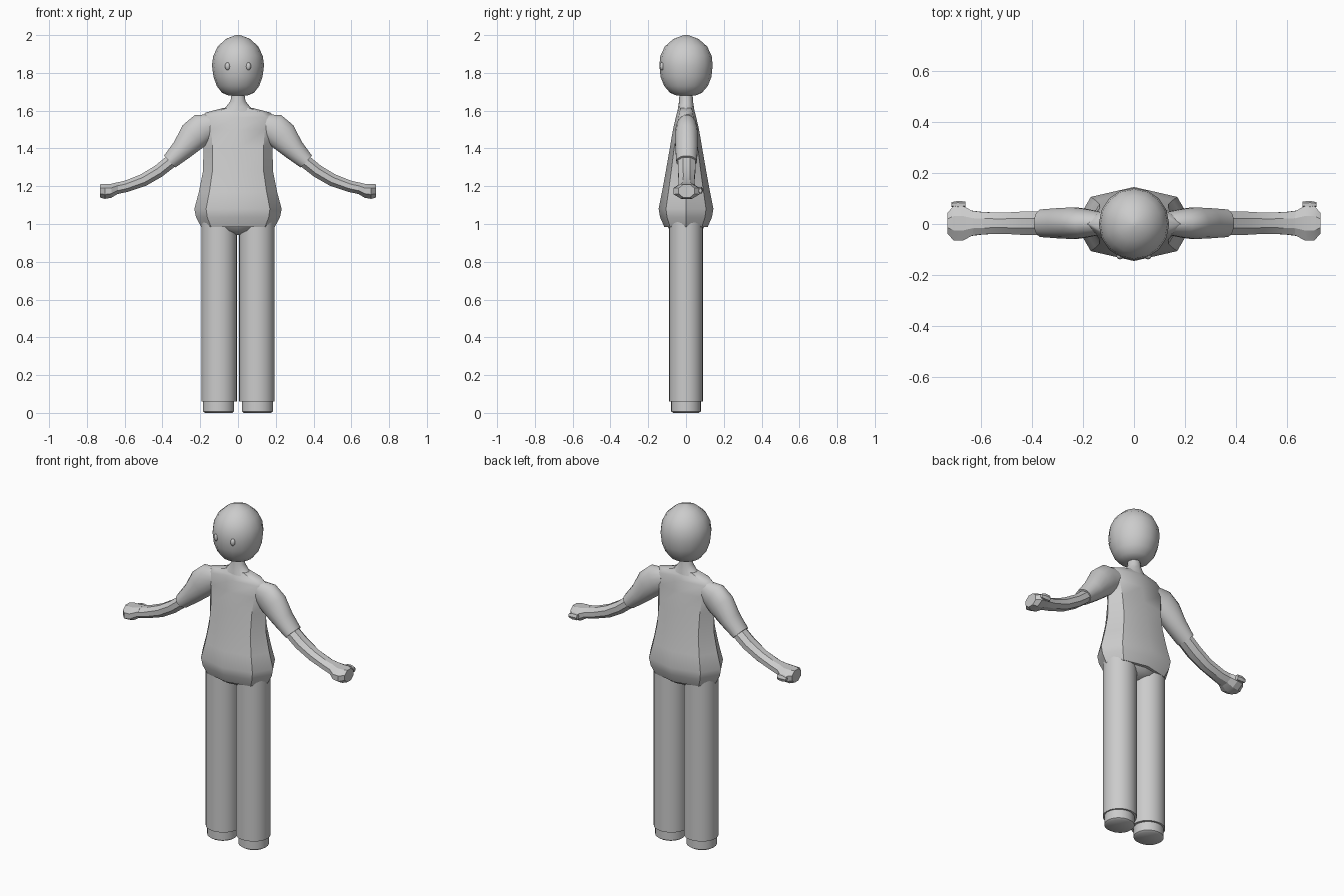
import bpy, bmesh, math
from mathutils import Vector

if "Cube" in bpy.data.objects:
    bpy.data.objects.remove(bpy.data.objects["Cube"])

grey = bpy.data.materials.new("plain_grey")
grey.use_nodes = True
grey.diffuse_color = (0.6, 0.6, 0.6, 1)
grey.node_tree.nodes["Principled BSDF"].inputs["Base Color"].default_value = (0.6, 0.6, 0.6, 1)


def finish(name, bm, angle):
    bmesh.ops.recalc_face_normals(bm, faces=bm.faces[:])
    mesh = bpy.data.meshes.new(name)
    bm.to_mesh(mesh)
    bm.free()
    mesh.materials.append(grey)
    obj = bpy.data.objects.new(name, mesh)
    bpy.context.collection.objects.link(obj)
    bpy.ops.object.select_all(action="DESELECT")
    obj.select_set(True)
    bpy.context.view_layer.objects.active = obj
    bpy.ops.object.shade_smooth_by_angle(angle=math.radians(angle))
    return obj


def skin(name, rings, angle=40):
    """Join rings of points into a closed skin."""
    bm = bmesh.new()
    loops = [[bm.verts.new(p) for p in ring] for ring in rings]
    n = len(loops[0])
    for a, b in zip(loops, loops[1:]):
        for i in range(n):
            j = (i + 1) % n
            bm.faces.new((a[i], a[j], b[j], b[i]))
    bm.faces.new(loops[0])
    bm.faces.new(loops[-1])
    return finish(name, bm, angle)


def stack(name, levels, sides, x=0, y=0, angle=40, power=1.0):
    """Upright form from levels of (z, half width, half depth)."""
    def p(v):
        return math.copysign(abs(v) ** power, v)
    rings = []
    for z, rx, ry in levels:
        turns = [2 * math.pi * i / sides for i in range(sides)]
        rings.append([(x + rx * p(math.cos(t)), y + ry * p(math.sin(t)), z) for t in turns])
    return skin(name, rings, angle)


def limb(name, side, stations, sides, angle=40, ends_upright=False):
    """Tube through stations of (x, z, half thickness, half depth)."""
    path = [Vector((s[0], 0, s[1])) for s in stations]
    rings = []
    for k, (x, z, r, ry) in enumerate(stations):
        d = (path[min(k + 1, len(path) - 1)] - path[max(k - 1, 0)]).normalized()
        if ends_upright:
            d = Vector((1, 0, 0))
        up = Vector((-d.z, 0, d.x))
        ring = []
        for i in range(sides):
            t = 2 * math.pi * (i + 0.5) / sides
            v = path[k] + up * r * math.cos(t) + Vector((0, ry * math.sin(t) + 0.003, 0))
            ring.append((side * v.x, v.y, v.z))
        rings.append(ring)
    return skin(name, rings, angle)


# Head and eyes
stack("head", [(1.68, 0.05, 0.05), (1.695, 0.085, 0.085), (1.73, 0.112, 0.115),
               (1.78, 0.13, 0.135), (1.84, 0.138, 0.141), (1.89, 0.131, 0.136),
               (1.94, 0.107, 0.112), (1.98, 0.064, 0.066), (2.0, 0.012, 0.012)], 16, angle=60)
for side, label in ((1, "left"), (-1, "right")):
    bm = bmesh.new()
    bmesh.ops.create_uvsphere(bm, u_segments=8, v_segments=6, radius=1)
    for v in bm.verts:
        v.co = Vector((side * 0.055 + v.co.x * 0.014, -0.127 + v.co.y * 0.012, 1.835 + v.co.z * 0.021))
    finish(label + "_eye", bm, 60)

# Neck flowing into the collar
stack("neck", [(1.59, 0.1, 0.046), (1.62, 0.064, 0.042), (1.65, 0.04, 0.037), (1.7, 0.032, 0.034)],
      12, angle=60)

# Flared jacket with a turned-in hem
stack("jacket", [(0.985, 0.195, 0.115), (1.035, 0.222, 0.137), (1.08, 0.231, 0.145),
                 (1.17, 0.207, 0.127), (1.28, 0.185, 0.107), (1.4, 0.183, 0.086),
                 (1.5, 0.195, 0.069), (1.565, 0.2, 0.054), (1.59, 0.17, 0.048),
                 (1.615, 0.075, 0.038)], 8, angle=40, power=0.9)
stack("pelvis", [(0.943, 0.03, 0.03), (0.965, 0.12, 0.085), (1.0, 0.175, 0.105)], 12, angle=50)

for side, label in ((1, "left"), (-1, "right")):
    # Straight trouser leg and the foot below its cuff
    stack(label + "_trouser_leg", [(0.06, 0.094, 0.09), (1.03, 0.094, 0.09)], 24, x=side * 0.1)
    stack(label + "_foot", [(0, 0.072, 0.068), (0.008, 0.083, 0.079), (0.07, 0.083, 0.079)],
          24, x=side * 0.103)

    # Sleeve, forearm and hand
    limb(label + "_sleeve", side, [(0.13, 1.525, 0.06, 0.045), (0.19, 1.505, 0.083, 0.057),
                                   (0.235, 1.467, 0.082, 0.063), (0.295, 1.395, 0.06, 0.06),
                                   (0.362, 1.33, 0.044, 0.055)], 16, angle=50)
    limb(label + "_forearm", side, [(0.345, 1.34, 0.038, 0.05), (0.42, 1.28, 0.037, 0.05),
                                    (0.5, 1.233, 0.036, 0.045), (0.59, 1.2, 0.033, 0.047),
                                    (0.67, 1.182, 0.032, 0.058)], 8, angle=30)
    limb(label + "_hand", side, [(0.63, 1.193, 0.032, 0.05), (0.67, 1.176, 0.04, 0.074),
                                 (0.705, 1.173, 0.043, 0.074), (0.73, 1.175, 0.038, 0.045)],
         8, angle=25, ends_upright=True)
    thumb = limb(label + "_thumb", side, [(0.66, 1.178, 0.018, 0.012), (0.69, 1.178, 0.02, 0.015),
                                          (0.715, 1.176, 0.013, 0.009)], 6, angle=25, ends_upright=True)
    thumb.location.y = 0.073
